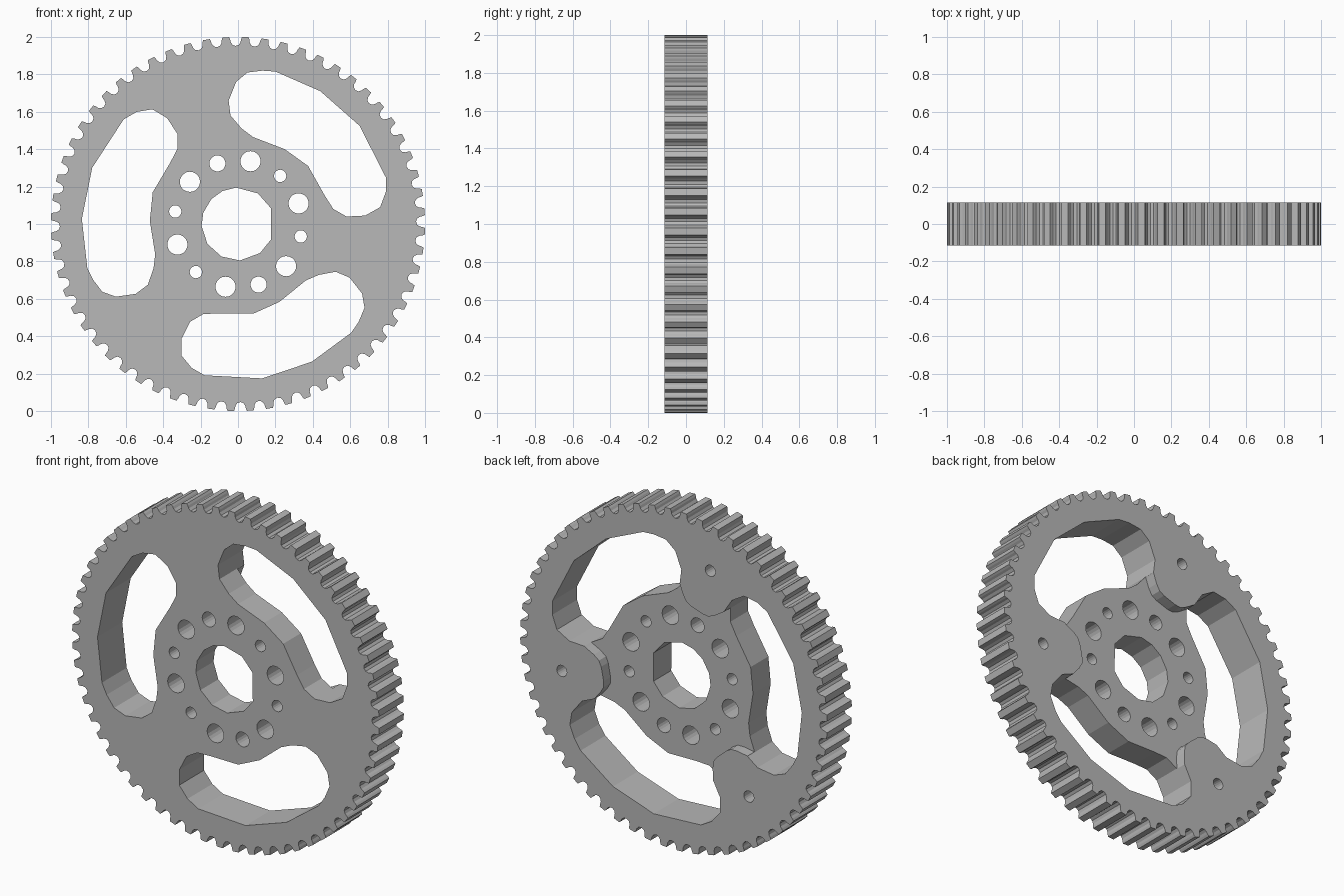
import bpy, bmesh
from math import cos, sin, radians
from mathutils import Matrix

cube = bpy.data.objects.get("Cube")
if cube:
    bpy.data.objects.remove(cube)

HALF = 0.115      # half thickness
FLOOR = 0.05      # level of the recessed hub face at the back
TEETH = 60
PHASE = -11.25    # rotation of the hub, arms and teeth, in degrees

grey = bpy.data.materials.new("machined_grey")
grey.use_nodes = True
grey.diffuse_color = (0.48, 0.48, 0.48, 1)
grey.node_tree.nodes["Principled BSDF"].inputs["Base Color"].default_value = (0.48, 0.48, 0.48, 1)


def polar(r, deg):
    return r * cos(radians(deg)), r * sin(radians(deg))


def circle(cx, cz, r, n=20):
    return [(cx + r * cos(radians(360 * i / n)), cz + r * sin(radians(360 * i / n))) for i in range(n)]


def turned(points, deg):
    c, s = cos(radians(deg)), sin(radians(deg))
    return [(x * c - z * s, x * s + z * c) for x, z in points]


def prisms(name, outlines, y0, y1):
    """Extrude each closed outline from y0 to y1, about the wheel axis at z = 1."""
    bm = bmesh.new()
    for outline in outlines:
        face = bm.faces.new([bm.verts.new((x, y0, z + 1)) for x, z in outline])
        ext = bmesh.ops.extrude_face_region(bm, geom=[face])
        moved = [v for v in ext["geom"] if isinstance(v, bmesh.types.BMVert)]
        bmesh.ops.translate(bm, verts=moved, vec=(0, y1 - y0, 0))
    bmesh.ops.recalc_face_normals(bm, faces=bm.faces)
    mesh = bpy.data.meshes.new(name)
    bm.to_mesh(mesh)
    bm.free()
    mesh.materials.append(grey)
    obj = bpy.data.objects.new(name, mesh)
    bpy.context.scene.collection.objects.link(obj)
    return obj


# Toothed rim: a rounded groove repeated around the edge
groove = [(-1.95, 1.0), (-1.68, 0.987), (-1.55, 0.973), (-1.0, 0.958), (0, 0.952),
          (1.0, 0.958), (1.55, 0.973), (1.68, 0.987), (1.95, 1.0)]
step = 360 / TEETH
rim = [polar(r, PHASE + i * step + a) for i in range(TEETH) for a, r in groove]
wheel = prisms("toothed_wheel", [rim], -HALF, HALF)

# Three kidney slots
slot = [(0.02, 0.51), (-0.04, 0.58), (-0.05, 0.66), (-0.01, 0.76), (0.05, 0.81),
        (0.13, 0.82), (0.20, 0.815), (0.44, 0.71), (0.65, 0.525), (0.79, 0.25),
        (0.79, 0.17), (0.76, 0.09), (0.68, 0.045), (0.58, 0.04), (0.51, 0.08),
        (0.465, 0.15), (0.375, 0.31), (0.25, 0.40), (0.08, 0.465)]
slots = prisms("slot_cutter", [turned(slot, 120 * k) for k in range(3)], -0.3, 0.3)

# Centre bore and the ring of bolt holes
bore_angles = (26, 57, 93, 115, 137, 162, 183, 213, 243, 273, 307, 335)
holes = [[polar(0.195, a) for a in bore_angles]]
for i in range(12):
    radius = (0.054, 0.033, 0.054, 0.033, 0.054, 0.043)[i % 6]
    holes.append(circle(*polar(0.342, 90 + PHASE - 30 * i), radius))
bolt_holes = prisms("hole_cutter", holes, -0.31, 0.31)

# Hub recess at the back, bounded by the rounded tips of three raised arms
tip = [(-16, 0.6), (-14.5, 0.57), (-12, 0.52), (-9, 0.487), (-5, 0.475), (0, 0.473),
       (5, 0.475), (9, 0.487), (12, 0.52), (14.5, 0.57), (16, 0.6)]
tip += [(a, 0.6) for a in range(25, 100, 10)]
edge = [polar(r, PHASE + 120 * k + a) for k in range(3) for a, r in tip]
recess = prisms("recess_cutter", [edge], FLOOR, 0.32)

# Blind hole in each arm
blind = [circle(*polar(0.743, PHASE + 120 * k), 0.033) for k in range(3)]
arm_holes = prisms("arm_hole_cutter", blind, -0.05, 0.33)

# Cut everything and keep the finished wheel only
cutters = [slots, bolt_holes, recess, arm_holes]
for cutter in cutters:
    cutter.hide_render = True
    mod = wheel.modifiers.new(cutter.name, "BOOLEAN")
    mod.operation = "DIFFERENCE"
    mod.solver = "EXACT"
    mod.object = cutter
bpy.context.view_layer.update()
deps = bpy.context.evaluated_depsgraph_get()
finished = bpy.data.meshes.new_from_object(wheel.evaluated_get(deps))
wheel.modifiers.clear()
wheel.data = finished
for cutter in cutters:
    bpy.data.objects.remove(cutter)
finished.materials.clear()
finished.materials.append(grey)
for poly in finished.polygons:
    poly.material_index = 0
    poly.use_smooth = False
